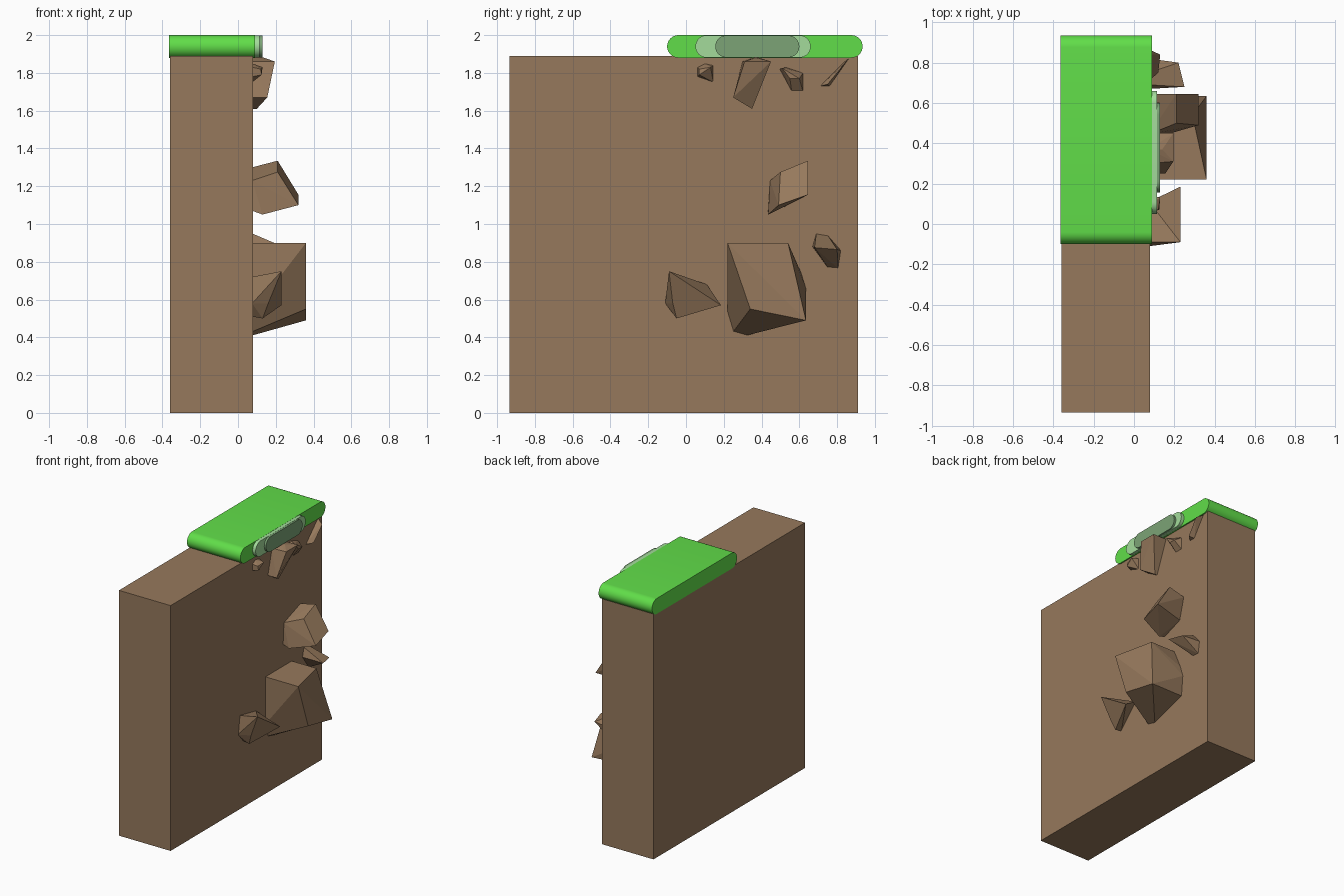
import bpy, bmesh, math
from mathutils import Vector

if "Cube" in bpy.data.objects:
    bpy.data.objects.remove(bpy.data.objects["Cube"])


def material(name, rgb):
    m = bpy.data.materials.new(name)
    m.diffuse_color = (*rgb, 1)
    m.use_nodes = True
    m.node_tree.nodes["Principled BSDF"].inputs["Base Color"].default_value = m.diffuse_color
    return m


earth = material("earth", (0.305, 0.19, 0.107))
grass = material("grass", (0.12, 0.73, 0.067))
pale = material("pale_grass", (0.37, 0.71, 0.33))
moss = material("moss", (0.20, 0.37, 0.18))
WALL_X = 0.08


def finish(name, bm, mat):
    bmesh.ops.recalc_face_normals(bm, faces=bm.faces)
    me = bpy.data.meshes.new(name)
    bm.to_mesh(me)
    bm.free()
    me.materials.append(mat)
    ob = bpy.data.objects.new(name, me)
    bpy.context.collection.objects.link(ob)
    return ob


def box(name, lo, hi, mat):
    bm = bmesh.new()
    bmesh.ops.create_cube(bm, size=1)
    for v in bm.verts:
        v.co = Vector([(a + b) / 2 + c * (b - a) for a, b, c in zip(lo, hi, v.co)])
    return finish(name, bm, mat)


def rounded_slab(name, x0, x1, y0, y1, z0, z1, mat, n=16):
    """Stadium profile in YZ, extruded along x."""
    r, zc = (z1 - z0) / 2, (z0 + z1) / 2
    bm = bmesh.new()
    ring = []
    for cy, start in ((y1 - r, -math.pi / 2), (y0 + r, math.pi / 2)):
        for i in range(n + 1):
            a = start + math.pi * i / n
            ring.append(bm.verts.new((x0, cy + r * math.cos(a), zc + r * math.sin(a))))
    face = bm.faces.new(ring)
    out = bmesh.ops.extrude_face_region(bm, geom=[face])
    moved = [g for g in out["geom"] if isinstance(g, bmesh.types.BMVert)]
    bmesh.ops.translate(bm, verts=moved, vec=(x1 - x0, 0, 0))
    ob = finish(name, bm, mat)
    bpy.ops.object.select_all(action='DESELECT')
    ob.select_set(True)
    bpy.context.view_layer.objects.active = ob
    bpy.ops.object.shade_smooth_by_angle(angle=math.radians(35))
    return ob


def rock(name, tips, base):
    """Faceted stone: hull of protruding tips and a footprint (y, z) on the wall."""
    bm = bmesh.new()
    for p in tips + [(WALL_X - 0.005, y, z) for y, z in base]:
        bm.verts.new(p)
    res = bmesh.ops.convex_hull(bm, input=bm.verts)
    loose = [v for v in bm.verts if not v.link_faces]
    bmesh.ops.delete(bm, geom=loose, context='VERTS')
    bmesh.ops.dissolve_limit(bm, angle_limit=math.radians(4), verts=bm.verts, edges=bm.edges)
    return finish(name, bm, earth)


# Earth wall
box("earth_wall", (-0.36, -0.935, 0), (WALL_X, 0.91, 1.89), earth)

# Grass cap and its layered edge patches
rounded_slab("grass_cap", -0.365, 0.09, -0.10, 0.935, 1.88, 2.0, grass)
rounded_slab("pale_grass_edge", 0.07, 0.115, 0.05, 0.66, 1.881, 1.999, pale)
rounded_slab("moss_edge", 0.07, 0.13, 0.155, 0.60, 1.882, 1.998, moss)

# Stones sticking out of the wall
rock("large_rock",
     [(0.36, 0.22, 0.90), (0.29, 0.54, 0.90), (0.36, 0.635, 0.49), (0.36, 0.34, 0.55)],
     [(0.22, 0.90), (0.22, 0.53), (0.25, 0.43), (0.32, 0.41), (0.62, 0.50),
      (0.635, 0.66), (0.61, 0.74), (0.54, 0.90)])
rock("lower_rock",
     [(0.23, -0.09, 0.75), (0.23, 0.185, 0.57), (0.16, -0.07, 0.58), (0.13, -0.05, 0.50)],
     [(-0.09, 0.72), (-0.11, 0.58), (-0.05, 0.51), (0.11, 0.68), (-0.01, 0.70)])
rock("middle_rock",
     [(0.21, 0.50, 1.275), (0.21, 0.645, 1.335), (0.32, 0.645, 1.155),
      (0.32, 0.49, 1.10), (0.13, 0.435, 1.05)],
     [(0.445, 1.23), (0.50, 1.25), (0.645, 1.30), (0.435, 1.07), (0.60, 1.13)])
rock("side_rock",
     [(0.25, 0.68, 0.875), (0.22, 0.80, 0.865)],
     [(0.69, 0.95), (0.75, 0.94), (0.82, 0.86), (0.805, 0.765), (0.75, 0.77), (0.67, 0.88)])
rock("upper_rock",
     [(0.195, 0.31, 1.86), (0.14, 0.37, 1.88), (0.195, 0.45, 1.86),
      (0.155, 0.25, 1.67), (0.10, 0.35, 1.61)],
     [(0.30, 1.86), (0.37, 1.885), (0.45, 1.86), (0.25, 1.67), (0.35, 1.61)])
rock("pebble_left",
     [(0.125, 0.07, 1.79), (0.13, 0.13, 1.83), (0.12, 0.07, 1.82)],
     [(0.06, 1.83), (0.10, 1.85), (0.145, 1.84), (0.145, 1.75), (0.06, 1.78)])
rock("pebble_right",
     [(0.13, 0.51, 1.825), (0.13, 0.60, 1.77), (0.13, 0.55, 1.77)],
     [(0.495, 1.82), (0.53, 1.83), (0.62, 1.80), (0.62, 1.70), (0.56, 1.70)])
rock("sliver_rock",
     [(0.13, 0.84, 1.85), (0.12, 0.75, 1.74)],
     [(0.865, 1.88), (0.84, 1.86), (0.71, 1.73), (0.76, 1.73)])
